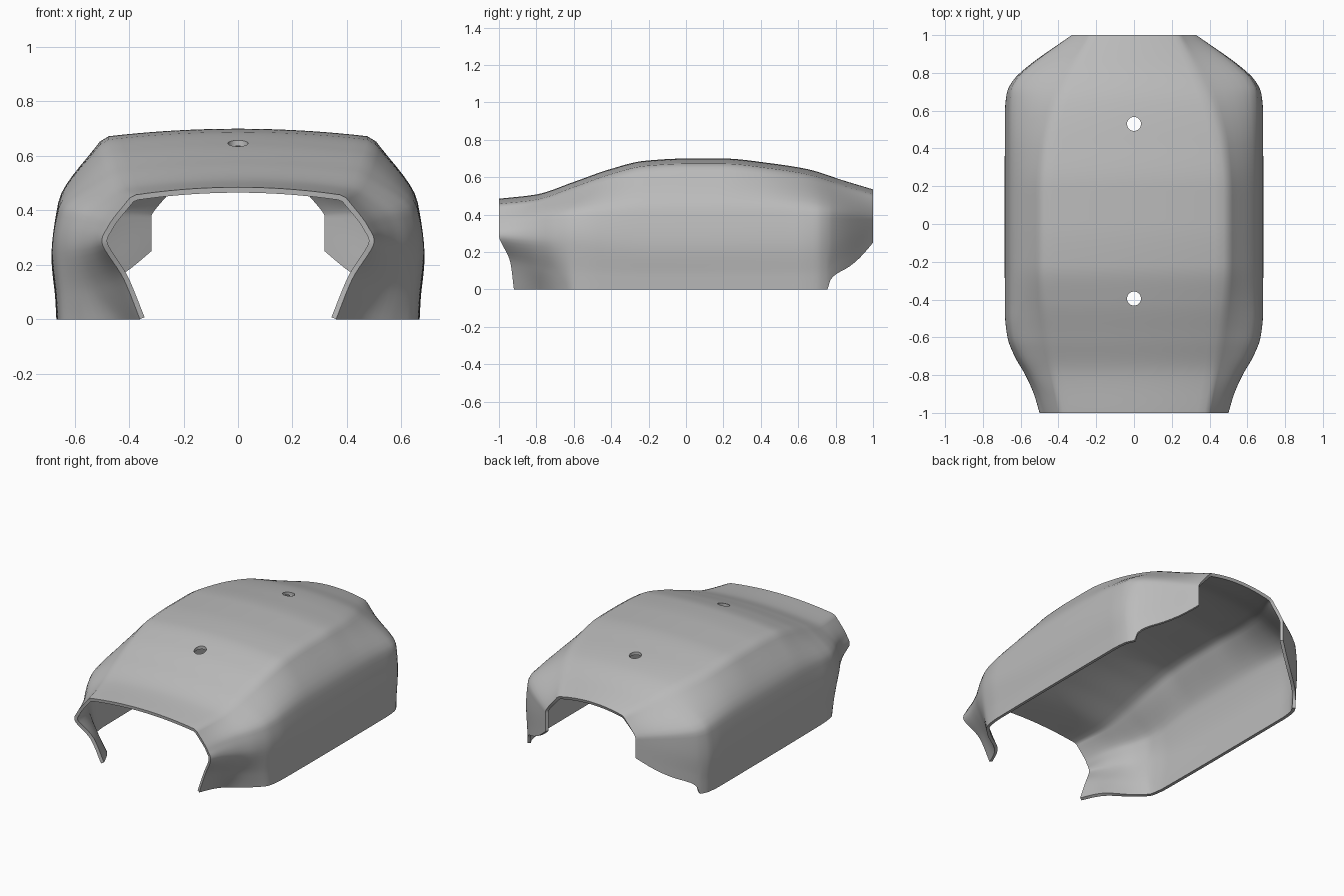
import bpy
import bmesh

if "Cube" in bpy.data.objects:
    bpy.data.objects.remove(bpy.data.objects["Cube"], do_unlink=True)


def curve(keys):
    """Smooth curve without overshoot through (position, value) keys."""
    n = len(keys)
    slopes = [(keys[i + 1][1] - keys[i][1]) / (keys[i + 1][0] - keys[i][0])
              for i in range(n - 1)]
    tangents = [slopes[0]]
    for a, b in zip(slopes, slopes[1:]):
        tangents.append(2 * a * b / (a + b) if a * b > 0 else 0)
    tangents.append(slopes[-1])

    def value(p):
        i = 0
        while i < n - 2 and p > keys[i + 1][0]:
            i += 1
        (p0, v0), (p1, v1) = keys[i], keys[i + 1]
        h = p1 - p0
        t = (p - p0) / h
        blend = t * t * (3 - 2 * t)
        return (v0 + (v1 - v0) * blend
                + h * tangents[i] * t * (1 - t) ** 2
                - h * tangents[i + 1] * t * t * (1 - t))
    return value


# Rails running front to back along the cover
crown_z = curve([(-1, .485), (-.8, .508), (-.6, .575), (-.4, .645), (-.22, .688),
                 (0, .7), (.2, .7), (.45, .675), (.65, .643), (.85, .58), (1, .535)])
shoulder_x = curve([(-1, .39), (-.6, .455), (-.2, .495), (.15, .495),
                    (.4, .475), (.6, .425), (.8, .335), (1, .24)])
wide_x = curve([(-1, .5), (-.9, .53), (-.8, .575), (-.7, .632), (-.6, .67), (-.48, .683),
                (0, .685), (.6, .683), (.7, .672), (.76, .64), (.82, .58), (1, .33)])
wide_z = curve([(-1, .285), (-.6, .26), (-.2, .23), (.65, .23), (1, .33)])
knee_inset = curve([(-1, .025), (.6, .025), (.8, .01), (1, 0)])
knee_z = curve([(-1, .345), (-.6, .4), (-.2, .43), (.4, .43), (1, .38)])
low_inset = curve([(-1, .08), (-.8, .055), (-.6, .015), (.6, .012), (1, 0)])
low_blend = curve([(-1, .52), (-.6, .35), (1, .35)])
bottom_inset = curve([(-1, .14), (-.85, .13), (-.7, .055), (-.58, .02), (.6, .016), (1, 0)])
bottom_z = curve([(-1, 0), (.755, 0), (.772, .05), (.8, .08),
                  (.87, .12), (.93, .17), (1, .25)])
front_trim = [0, 0, 0, .06, .08]
CROWN_STEPS, SIDE_STEPS = 10, 7


def section(y):
    """Half cross-section from the crown down to the bottom edge."""
    sx, top, wx, wz = shoulder_x(y), crown_z(y), wide_x(y), wide_z(y)
    zb = bottom_z(y)
    rails = [(sx, top - .03),
             (wx - knee_inset(y), knee_z(y)),
             (wx, wz),
             (wx - low_inset(y), zb + low_blend(y) * (wz - zb)),
             (wx - bottom_inset(y), zb)]
    front = max(0, (-.6 - y) / .4)
    paths = [curve([(i, r[k]) for i, r in enumerate(rails)]) for k in (0, 1)]
    trim = curve(list(enumerate(front_trim)))
    points = []
    for i in range(CROWN_STEPS + 1):
        t = .96 * i / CROWN_STEPS
        points.append((sx * t, y, top - .03 * t ** 2))
    for i in range(4 * SIDE_STEPS + 1):
        t = max(.07, i / SIDE_STEPS)
        points.append((paths[0](t), y + trim(t) * front, paths[1](t)))
    return points


# Cover skin, one half
bm = bmesh.new()
stations = sorted({round(-1 + 2 * i / 80, 4) for i in range(81)} | {.755, .762, .768, .772, .785})
rows = [[bm.verts.new(p) for p in section(y)] for y in stations]
for near, far in zip(rows, rows[1:]):
    for i in range(len(near) - 1):
        bm.faces.new((near[i], near[i + 1], far[i + 1], far[i]))
mesh = bpy.data.meshes.new("cover_shell")
bm.to_mesh(mesh)
bm.free()
shell = bpy.data.objects.new("cover_shell", mesh)
bpy.context.collection.objects.link(shell)

grey = bpy.data.materials.new("plain_grey")
grey.use_nodes = True
grey.diffuse_color = (.5, .5, .5, 1)
grey.node_tree.nodes["Principled BSDF"].inputs["Base Color"].default_value = (.5, .5, .5, 1)
mesh.materials.append(grey)

# Mirror the half and give the skin an inward thickness
mirror = shell.modifiers.new("mirror", "MIRROR")
mirror.use_clip = True
thickness = shell.modifiers.new("thickness", "SOLIDIFY")
thickness.thickness = .02
thickness.offset = -1

# Two screw holes on the centre line
cutters = []
for y in (-.395, .53):
    bpy.ops.mesh.primitive_cylinder_add(vertices=32, radius=.037, depth=.5, location=(0, y, .65))
    cutter = bpy.context.object
    cutter.name = "screw_hole_cutter"
    cutter.hide_render = True
    cutters.append(cutter)
    hole = shell.modifiers.new("screw_hole", "BOOLEAN")
    hole.operation = "DIFFERENCE"
    hole.solver = "EXACT"
    hole.object = cutter

bpy.ops.object.select_all(action="DESELECT")
shell.select_set(True)
bpy.context.view_layer.objects.active = shell
for modifier in list(shell.modifiers):
    bpy.ops.object.modifier_apply(modifier=modifier.name)
for cutter in cutters:
    bpy.data.objects.remove(cutter, do_unlink=True)
bpy.ops.object.shade_smooth_by_angle(angle=.7)
